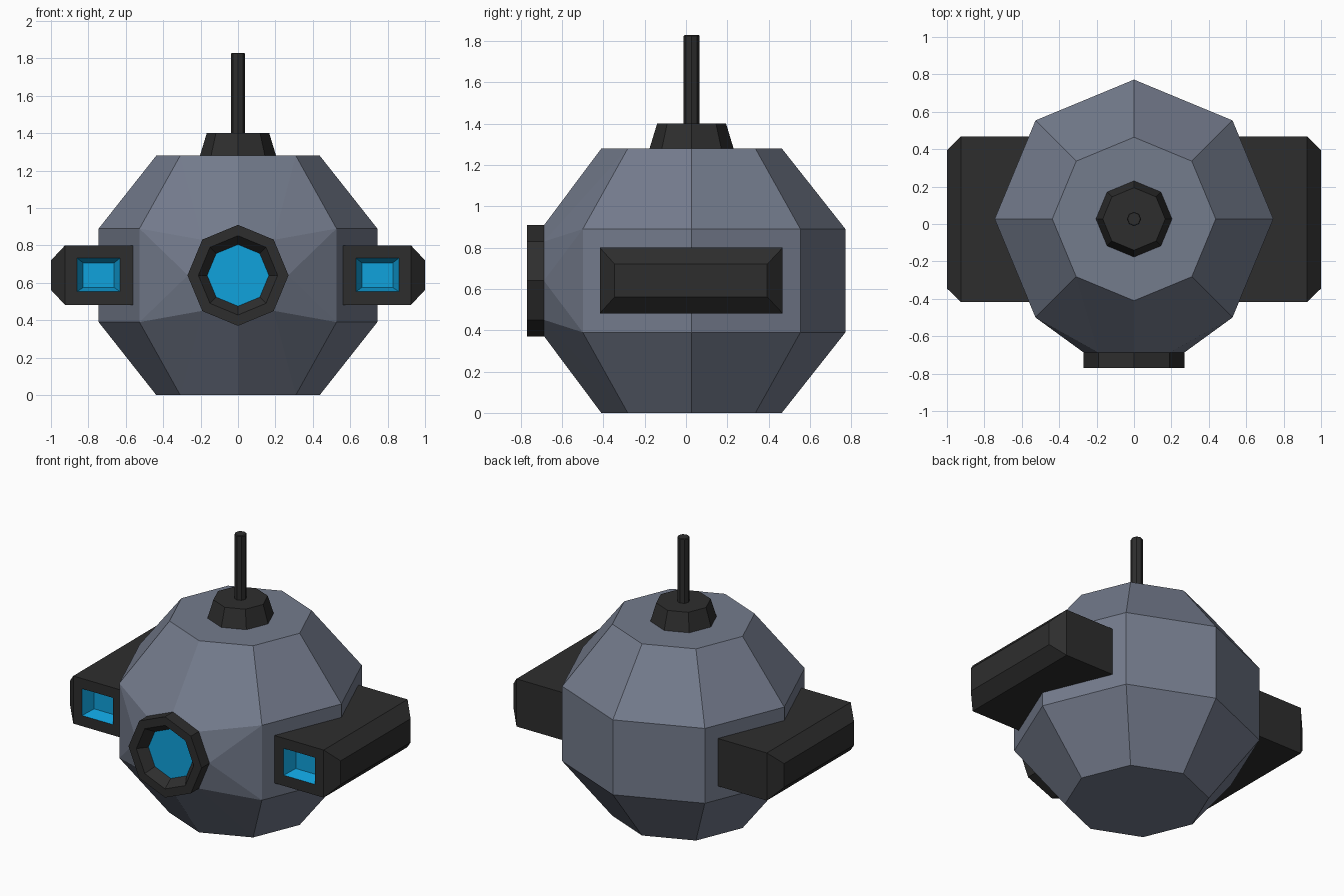
import bpy, bmesh, math
from mathutils import Vector

if "Cube" in bpy.data.objects:
    bpy.data.objects.remove(bpy.data.objects["Cube"])

CY = 0.027      # y of the body axis
EYE_Z = 0.64    # height of the front eye


def material(name, rgb):
    m = bpy.data.materials.new(name)
    m.diffuse_color = (*rgb, 1)
    m.use_nodes = True
    m.node_tree.nodes["Principled BSDF"].inputs["Base Color"].default_value = m.diffuse_color
    return m


SLATE = material("slate grey", (0.175, 0.20, 0.265))
BLACK = material("black", (0.027, 0.027, 0.027))
BLUE = material("glowing blue", (0.005, 0.36, 0.72))


def finish(bm, name, *mats):
    bmesh.ops.recalc_face_normals(bm, faces=bm.faces)
    me = bpy.data.meshes.new(name)
    bm.to_mesh(me)
    bm.free()
    for m in mats:
        me.materials.append(m)
    ob = bpy.data.objects.new(name, me)
    bpy.context.collection.objects.link(ob)
    return ob


def flat_ring(bm, r, z, n=8):
    """Horizontal ring; vertex 0 faces the front."""
    return [bm.verts.new((r * math.sin(2 * math.pi * k / n),
                          CY - r * math.cos(2 * math.pi * k / n), z)) for k in range(n)]


def eye_ring(bm, r, y, n=8):
    """Upright ring facing the front; vertex 0 is at the top."""
    return [bm.verts.new((r * math.sin(2 * math.pi * k / n), y,
                          EYE_Z + r * math.cos(2 * math.pi * k / n))) for k in range(n)]


def bridge(bm, a, b):
    n = len(a)
    return [bm.faces.new((a[k], a[(k + 1) % n], b[(k + 1) % n], b[k])) for k in range(n)]


def lathe(name, profile, mat):
    bm = bmesh.new()
    rings = [flat_ring(bm, r, z) for r, z in profile]
    for a, b in zip(rings, rings[1:]):
        bridge(bm, a, b)
    bm.faces.new(rings[0])
    bm.faces.new(rings[-1])
    return finish(bm, name, mat)


# Body: eight-sided barrel whose front corner opens into the eye socket
bm = bmesh.new()
rings = [flat_ring(bm, r, z) for r, z in ((0.437, 0), (0.745, 0.39), (0.745, 0.89), (0.437, 1.28))]
bm.faces.new(rings[0])
bm.faces.new(rings[3])
for a, b in zip(rings, rings[1:]):
    for k in range(1, 7):
        bm.faces.new((a[k], a[k + 1], b[k + 1], b[k]))
e = eye_ring(bm, 0.268, -0.688)
for s in (1, -1):
    low, mid, high, top = [(r[0], r[s]) for r in rings]
    e1, e2, e3 = e[s], e[2 * s], e[3 * s]
    for f in ((top[0], top[1], e1, e[0]), (top[1], high[1], e1), (high[1], e2, e1),
              (high[1], mid[1], e2), (mid[1], e3, e2), (mid[1], low[1], e3),
              (low[1], low[0], e[4], e3)):
        bm.faces.new(f)
for r in (rings[1], rings[2]):
    bm.verts.remove(r[0])
finish(bm, "body", SLATE)

# Eye: thick bezel, sloped inner rim and recessed blue lens
bm = bmesh.new()
er = [eye_ring(bm, r, y) for r, y in ((0.27, -0.68), (0.27, -0.77), (0.212, -0.77), (0.165, -0.71))]
for a, b in zip(er, er[1:]):
    bridge(bm, a, b)
bm.faces.new(er[0])
bm.faces.new(er[-1]).material_index = 1
finish(bm, "front_eye", BLACK, BLUE)

# Antenna
lathe("antenna_base", ((0.205, 1.275), (0.167, 1.40)), BLACK)
lathe("antenna_rod", ((0.038, 1.39), (0.038, 1.825), (0.034, 1.83)), BLACK)


def rect_yz(bm, x, y0, y1, z0, z1):
    return [bm.verts.new((x, y, z)) for y, z in ((y0, z0), (y1, z0), (y1, z1), (y0, z1))]


def rect_xz(bm, y, x0, x1, z0, z1):
    return [bm.verts.new((x, y, z)) for x, z in ((x0, z0), (x1, z0), (x1, z1), (x0, z1))]


# Side pods: bevelled outer face and a blue recess in the front
for side, name in ((1, "right_pod"), (-1, "left_pod")):
    bm = bmesh.new()
    inner = rect_yz(bm, 0.54, -0.417, 0.468, 0.482, 0.80)
    edge = rect_yz(bm, 0.925, -0.417, 0.468, 0.482, 0.80)
    outer = rect_yz(bm, 1.0, -0.345, 0.393, 0.562, 0.72)
    bm.faces.new(inner)
    bm.faces.new(outer)
    bridge(bm, edge, outer)
    for k in range(3):  # all but the front side
        bm.faces.new((inner[k], inner[k + 1], edge[k + 1], edge[k]))
    front = [inner[0], edge[0], edge[3], inner[3]]
    mouth = rect_xz(bm, -0.417, 0.63, 0.86, 0.553, 0.732)
    floor = rect_xz(bm, -0.335, 0.662, 0.828, 0.575, 0.707)
    bridge(bm, front, mouth)
    for f in bridge(bm, mouth, floor) + [bm.faces.new(floor)]:
        f.material_index = 1
    for v in bm.verts:
        v.co.x *= side
    finish(bm, name, BLACK, BLUE)
